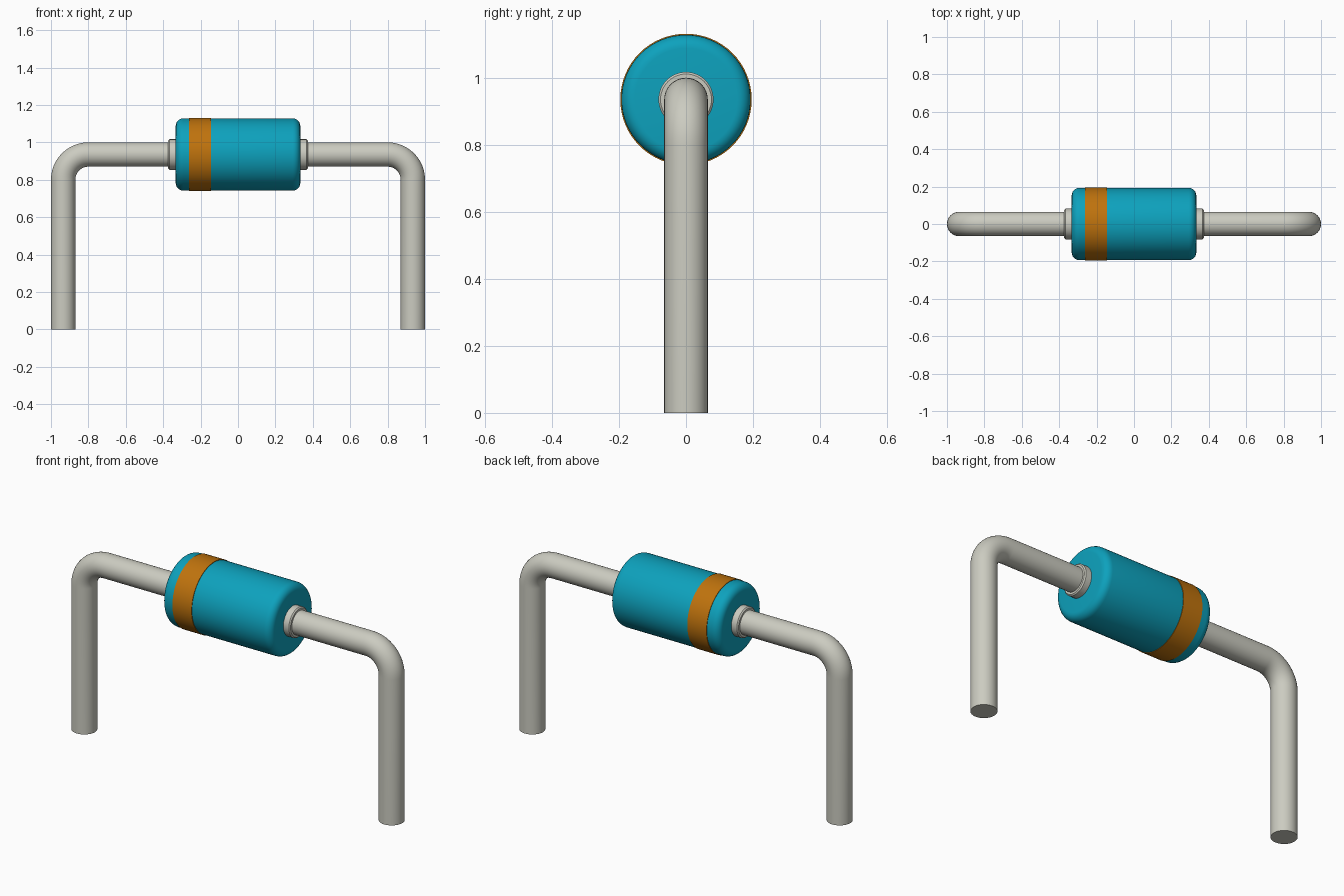
import bpy, bmesh, math
from mathutils import Matrix, Vector

if "Cube" in bpy.data.objects:
    bpy.data.objects.remove(bpy.data.objects["Cube"], do_unlink=True)

AXIS_Z = 0.935      # height of the body axis
WIRE = 0.065        # lead radius
BEND = 0.135        # bend radius of the lead centreline
BODY_R, BODY_END, FILLET = 0.193, 0.333, 0.04


def material(name, rgb, rough=0.5):
    m = bpy.data.materials.new(name)
    m.use_nodes = True
    m.diffuse_color = (*rgb, 1)
    bsdf = m.node_tree.nodes["Principled BSDF"]
    bsdf.inputs["Base Color"].default_value = (*rgb, 1)
    bsdf.inputs["Roughness"].default_value = rough
    return m


teal = material("teal", (0.004, 0.36, 0.51))
orange = material("orange", (0.52, 0.17, 0.004))
metal = material("pale_metal", (0.60, 0.60, 0.53))


def finish(obj, mat):
    obj.data.materials.append(mat)
    bpy.ops.object.select_all(action='DESELECT')
    obj.select_set(True)
    bpy.context.view_layer.objects.active = obj
    bpy.ops.object.shade_smooth_by_angle(angle=math.radians(35))


def lathe(name, profile, mat, steps=64):
    """Revolve (x, radius) points around the body axis."""
    bm = bmesh.new()
    verts = [bm.verts.new((x, 0, r)) for x, r in profile]
    edges = [bm.edges.new(pair) for pair in zip(verts, verts[1:])]
    bmesh.ops.spin(bm, geom=verts + edges, cent=(0, 0, 0), axis=(1, 0, 0),
                   angle=math.tau, steps=steps, use_duplicate=False)
    bmesh.ops.remove_doubles(bm, verts=bm.verts, dist=1e-5)
    bmesh.ops.recalc_face_normals(bm, faces=bm.faces)
    mesh = bpy.data.meshes.new(name)
    bm.to_mesh(mesh)
    bm.free()
    obj = bpy.data.objects.new(name, mesh)
    bpy.context.collection.objects.link(obj)
    obj.location.z = AXIS_Z
    finish(obj, mat)


def sweep(name, path, radius, mat, sides=32):
    """Round bar along a path of (point, tangent) in the xz plane, capped."""
    bm = bmesh.new()
    rings = []
    for p, t in path:
        normal = Vector((-t.z, 0, t.x))
        rings.append([bm.verts.new(p + radius * (math.cos(a) * normal
                      + math.sin(a) * Vector((0, 1, 0))))
                      for a in (math.tau * i / sides for i in range(sides))])
    for r0, r1 in zip(rings, rings[1:]):
        for i in range(sides):
            j = (i + 1) % sides
            bm.faces.new((r0[i], r0[j], r1[j], r1[i]))
    bm.faces.new(rings[0])
    bm.faces.new(rings[-1])
    bmesh.ops.recalc_face_normals(bm, faces=bm.faces)
    mesh = bpy.data.meshes.new(name)
    bm.to_mesh(mesh)
    bm.free()
    obj = bpy.data.objects.new(name, mesh)
    bpy.context.collection.objects.link(obj)
    finish(obj, mat)


# Body: cylinder with rounded rims
rim = [(BODY_END - FILLET + FILLET * math.cos(a), BODY_R - FILLET + FILLET * math.sin(a))
       for a in (math.pi / 2 * i / 6 for i in range(7))]
lathe("body", [(-BODY_END, 0)] + [(-x, r) for x, r in rim] + rim[::-1] + [(BODY_END, 0)], teal)

# Polarity band: thin sleeve around the body
lathe("polarity_band", [(-0.262, BODY_R - 0.003), (-0.262, BODY_R + 0.003),
                        (-0.145, BODY_R + 0.003), (-0.145, BODY_R - 0.003)], orange)

# Collars and bent leads, one per side
for side, s in (("left", 1), ("right", -1)):
    lathe(side + "_collar", [(s * x, r) for x, r in
          ((0.32, 0), (0.32, 0.082), (0.367, 0.082), (0.373, 0.076), (0.373, 0))], metal, 48)

    leg_x = 1 - WIRE
    path = [(Vector((s * 0.32, 0, AXIS_Z)), Vector((s, 0, 0)))]
    for i in range(13):
        a = math.pi / 2 * i / 12
        path.append((Vector((s * (leg_x - BEND + BEND * math.sin(a)), 0,
                             AXIS_Z - BEND + BEND * math.cos(a))),
                     Vector((s * math.cos(a), 0, -math.sin(a)))))
    path.append((Vector((s * leg_x, 0, 0)), Vector((0, 0, -1))))
    sweep(side + "_lead", path, WIRE, metal)
